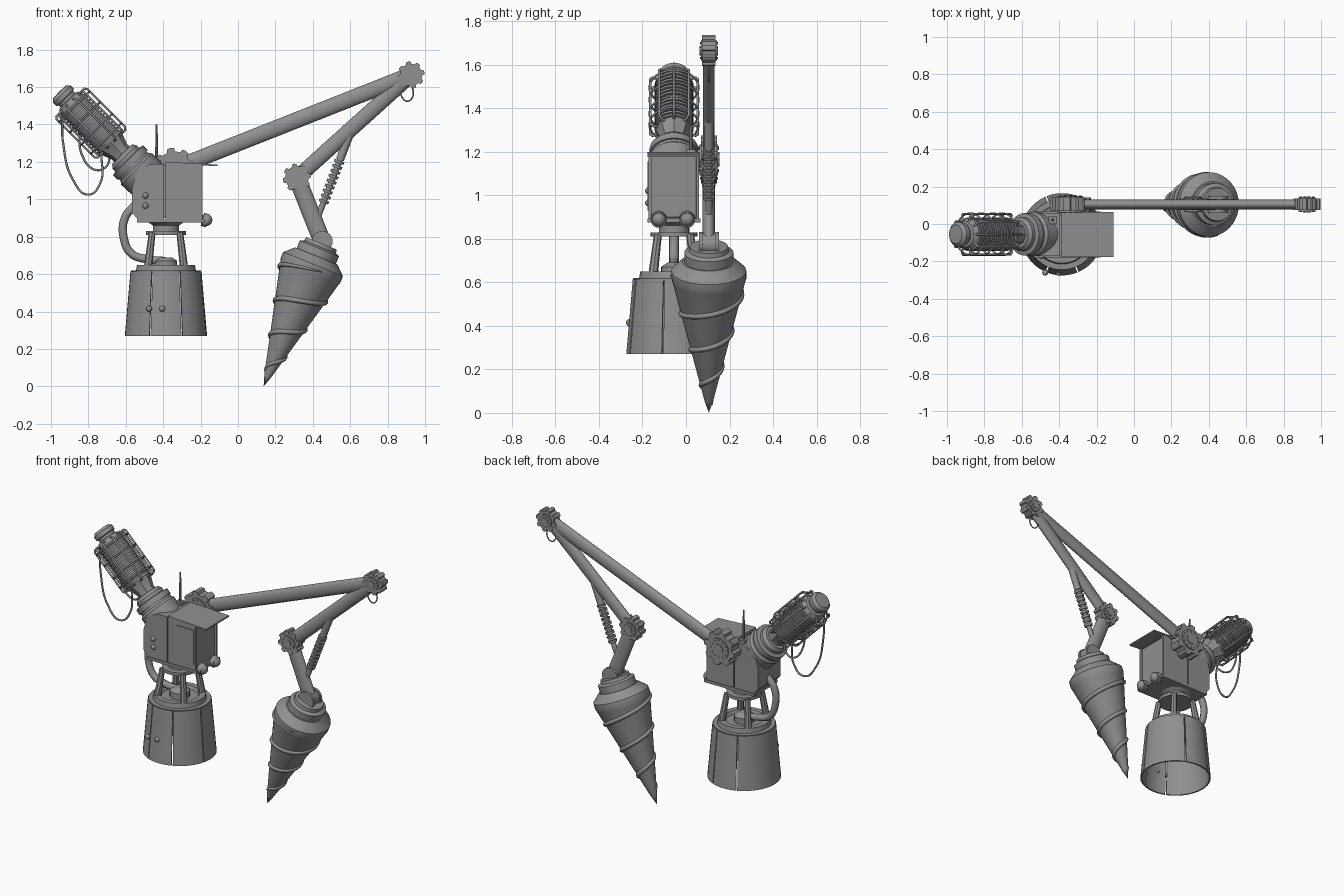
import bpy, bmesh
from math import sin, cos, pi, radians, tau
from mathutils import Vector, Matrix

cube = bpy.data.objects.get("Cube")
if cube:
    bpy.data.objects.remove(cube, do_unlink=True)

grey = bpy.data.materials.new("plain grey")
grey.use_nodes = True
grey.diffuse_color = (0.28, 0.28, 0.28, 1)
grey.node_tree.nodes["Principled BSDF"].inputs["Base Color"].default_value = grey.diffuse_color


def link(name, data):
    data.materials.append(grey)
    ob = bpy.data.objects.new(name, data)
    bpy.context.scene.collection.objects.link(ob)
    return ob


def finish(name, bm):
    bmesh.ops.remove_doubles(bm, verts=bm.verts, dist=1e-5)
    bmesh.ops.recalc_face_normals(bm, faces=bm.faces)
    me = bpy.data.meshes.new(name)
    bm.to_mesh(me)
    bm.free()
    me.shade_smooth()
    me.set_sharp_from_angle(angle=radians(32))
    return link(name, me)


def frame(origin, axis):
    """Matrix at origin whose local z runs along axis."""
    u = Vector(axis).normalized()
    x = Vector((0, 1, 0)).cross(u)
    x = x.normalized() if x.length > 1e-4 else Vector((1, 0, 0))
    m = Matrix((x, u.cross(x), u)).transposed().to_4x4()
    return Matrix.Translation(origin) @ m


def lathe(name, prof, origin=(0, 0, 0), axis=(0, 0, 1), n=32, arc=None, flat=1):
    """Turn (radius, height) points; an arc turns a closed section part way."""
    bm = bmesh.new()
    m = frame(origin, axis)
    a0, a1 = arc or (0, tau)
    cols = []
    for i in range(n + (1 if arc else 0)):
        a = a0 + (a1 - a0) * i / n
        cols.append([bm.verts.new(m @ Vector((r * cos(a), flat * r * sin(a), h))) for r, h in prof])
    k = len(prof)
    for i in range(n):
        c, d = cols[i], cols[(i + 1) % len(cols)]
        for j in range(k if arc else k - 1):
            bm.faces.new((c[j], d[j], d[(j + 1) % k], c[(j + 1) % k]))
    if arc:
        bm.faces.new(cols[0])
        bm.faces.new(cols[-1])
    else:
        for j in (0, -1):
            if prof[j][0] > 0:
                bm.faces.new([c[j] for c in cols])
    return finish(name, bm)


def rod(name, a, b, r, r2=None, n=20, flat=1):
    a, b = Vector(a), Vector(b)
    return lathe(name, [(r, 0), (r2 or r, (b - a).length)], a, b - a, n, flat=flat)


def prism(name, pts, y0, y1, inset=False):
    """Extrude an x-z outline from y0 to y1."""
    bm = bmesh.new()
    f = bm.faces.new([bm.verts.new((x, y0, z)) for x, z in pts])
    ext = bmesh.ops.extrude_face_region(bm, geom=[f])["geom"]
    bmesh.ops.translate(bm, vec=(0, y1 - y0, 0), verts=[v for v in ext if isinstance(v, bmesh.types.BMVert)])
    bmesh.ops.recalc_face_normals(bm, faces=bm.faces)
    if inset:
        end = [q for q in bm.faces if q.normal.x > 0.9]
        bmesh.ops.inset_individual(bm, faces=end, thickness=0.018)
        bmesh.ops.inset_individual(bm, faces=end, thickness=0.002, depth=-0.012)
    return finish(name, bm)


def box(name, x0, x1, y0, y1, z0, z1):
    return prism(name, [(x0, z0), (x1, z0), (x1, z1), (x0, z1)], y0, y1)


def tube(name, pts, r, smooth=True, cyclic=False):
    cu = bpy.data.curves.new(name, 'CURVE')
    cu.dimensions = '3D'
    cu.bevel_depth = r
    cu.bevel_resolution = 2
    cu.resolution_u = 8
    cu.use_fill_caps = True
    sp = cu.splines.new('BEZIER' if smooth else 'POLY')
    if smooth:
        sp.bezier_points.add(len(pts) - 1)
        for p, co in zip(sp.bezier_points, pts):
            p.co = co
            p.handle_left_type = p.handle_right_type = 'AUTO'
    else:
        sp.points.add(len(pts) - 1)
        for p, co in zip(sp.points, pts):
            p.co = (*co, 1)
    sp.use_cyclic_u = cyclic
    return link(name, cu)


def ball(name, co, r, axis=(0, 0, 1)):
    return lathe(name, [(r * sin(pi * i / 10), -r * cos(pi * i / 10)) for i in range(11)], co, axis, 16)


CX, CY, AY = -0.385, -0.055, 0.105   # base centre, arm plane

# Skirt: hollow panels with narrow seams, closed by a top ring
seams = [-113, -67, -14, 67, 113, 247]
for a, b in zip(seams, seams[1:]):
    lathe("skirt_panel", [(0.22, 0.27), (0.19, 0.615), (0.18, 0.615), (0.21, 0.27)],
          (CX, CY, 0), n=max(4, (b - a) // 8), arc=(radians(a + 1), radians(b - 1)))
lathe("skirt_top", [(0.183, 0.605), (0.187, 0.62), (0.16, 0.62), (0.155, 0.65), (0.12, 0.65), (0.11, 0.63)], (CX, CY, 0), n=40)
for x in (-0.475, -0.405):
    ball("skirt_bolt", (x, CY - 0.205, 0.415), 0.016)

# Pedestal legs and turntable
for k in range(4):
    a = pi / 4 + k * pi / 2
    rod("pedestal_leg", (CX + 0.135 * cos(a), CY + 0.135 * sin(a), 0.64),
        (CX + 0.105 * cos(a), CY + 0.105 * sin(a), 0.82), 0.022, 0.018, 8)
lathe("turntable", [(0.107, 0.81), (0.107, 0.83), (0.07, 0.83), (0.07, 0.86), (0.1, 0.88)], (CX, CY, 0))
lathe("pedestal_hub", [(0.06, 0.63), (0.06, 0.67), (0.03, 0.69)], (CX, CY, 0), n=20)
tube("main_hose", [(-0.55, CY, 0.97), (-0.605, CY, 0.9), (-0.61, CY, 0.79), (-0.57, CY, 0.71),
                   (-0.49, CY, 0.68), (-0.39, CY, 0.67)], 0.022)

# Cabin in two halves with a seam
Y0, Y1 = -0.172, 0.06
prism("cabin_rear", [(-0.395, 0.885), (-0.53, 0.885), (-0.567, 0.93), (-0.567, 1.06), (-0.55, 1.12),
                     (-0.515, 1.165), (-0.465, 1.19), (-0.395, 1.19)], Y0, Y1)
prism("cabin_front", [(-0.387, 0.885), (-0.19, 0.885), (-0.19, 1.19), (-0.387, 1.19)], Y0, Y1, True)
box("cabin_core", -0.42, -0.36, Y0 + 0.012, Y1 - 0.012, 0.9, 1.18)
box("cabin_sill", -0.54, -0.178, Y0 - 0.006, Y1 + 0.006, 0.875, 0.893)
prism("roof_visor", [(-0.387, 1.2), (-0.11, 1.186), (-0.11, 1.177), (-0.2, 1.182), (-0.387, 1.185)], Y0 - 0.004, Y1 + 0.004)
prism("side_window", [(-0.325, 1.155), (-0.2, 1.155), (-0.2, 0.93), (-0.265, 0.93), (-0.325, 0.99)], Y0 - 0.005, Y0)
for z in (1.02, 0.965):
    ball("cabin_bolt", (-0.495, Y0, z), 0.016)
for y in (-0.125, 0.005):
    ball("headlamp", (-0.17, y, 0.89), 0.033)
    rod("headlamp_rim", (-0.19, y, 0.893), (-0.162, y, 0.885), 0.036)
box("antenna_base", -0.457, -0.413, 0, 0.044, 1.185, 1.21)
rod("antenna", (-0.435, 0.022, 1.2), (-0.435, 0.022, 1.4), 0.009, 0.005, 8)

# Engine unit: flanges, neck, ribbed core and cap along a slanted axis
E0, EA = (-0.5, CY, 1.12), (-1, 0, 1)
EM = frame(E0, EA)
lathe("engine_flange", [(0.115, -0.02), (0.118, 0.06), (0.105, 0.075), (0.105, 0.09), (0.113, 0.09), (0.113, 0.125),
                        (0.09, 0.13), (0.09, 0.15), (0.075, 0.17), (0, 0.17)], E0, EA, 36)
lathe("engine_neck", [(0.06, 0.16), (0.058, 0.19), (0.085, 0.26)], E0, EA, 8)
ribs = []
for i in range(14):
    t = 0.26 + i * 0.021
    ribs += [(0.09, t), (0.09, t + 0.012), (0.08, t + 0.012), (0.08, t + 0.021)]
lathe("engine_core", ribs, E0, EA, 28)
lathe("engine_cap", [(0.085, 0.55), (0.07, 0.575), (0.055, 0.58), (0.055, 0.595), (0.066, 0.6), (0.066, 0.625),
                     (0.05, 0.642), (0, 0.645)], E0, EA, 28)


def around(r, a, t):
    return EM @ Vector((r * cos(a), r * sin(a), t))


# Protective cage
for k in range(10):
    a = k * tau / 10
    tube("cage_bar", [around(r, a, t) for r, t in ((0.08, 0.25), (0.105, 0.25), (0.115, 0.262), (0.115, 0.55),
                                                   (0.105, 0.562), (0.07, 0.562))], 0.006, False)
for t in (0.29, 0.36, 0.45, 0.53):
    tube("cage_ring", [around(0.113, i * tau / 30, t) for i in range(30)], 0.005, False, True)

# Hanging cables
tube("long_cable", [(-0.94, -0.09, 1.46), (-0.935, -0.09, 1.3), (-0.88, -0.09, 1.1), (-0.8, -0.08, 1.025),
                    (-0.735, -0.07, 1.09), (-0.73, -0.06, 1.24)], 0.006)
tube("short_cable", [(-0.85, -0.02, 1.36), (-0.835, -0.02, 1.24), (-0.77, -0.02, 1.16),
                     (-0.71, -0.03, 1.17), (-0.68, -0.04, 1.24)], 0.006)
tube("elbow_wire", [(0.87, AY, 1.61), (0.875, AY, 1.55), (0.905, AY, 1.525), (0.935, AY, 1.55), (0.93, AY, 1.61)], 0.004)


def gear(name, x, z, r, half):
    """Eight-toothed joint with a hub and a ring of bolts."""
    pts = []
    for k in range(8):
        for da, f in ((-0.24, 0.82), (-0.17, 0.97), (0, 1), (0.17, 0.97), (0.24, 0.82)):
            a = k * tau / 8 + da + 0.2
            pts.append((x + r * f * cos(a), z + r * f * sin(a)))
    prism(name, pts, AY - half * 0.85, AY + half * 0.85)
    lathe(name + "_hub", [(0.62 * r, -half), (0.62 * r, half)], (x, AY, z), (0, 1, 0), 24)
    lathe(name + "_pin", [(0.3 * r, -half - 0.006), (0.3 * r, half + 0.006)], (x, AY, z), (0, 1, 0), 12)
    for k in range(12):
        a = k * tau / 12
        bx, bz = x + 0.5 * r * cos(a), z + 0.5 * r * sin(a)
        rod(name + "_bolt", (bx, AY - half - 0.004, bz), (bx, AY + half + 0.004, bz), 0.05 * r, n=6)


# Folding arm
shoulder, elbow, wrist, tool = (-0.34, AY, 1.165), (0.925, AY, 1.665), (0.315, AY, 1.115), (0.45, AY, 0.775)
gear("shoulder_joint", shoulder[0], shoulder[2], 0.112, 0.043)
gear("elbow_joint", elbow[0], elbow[2], 0.073, 0.037)
gear("wrist_joint", wrist[0], wrist[2], 0.077, 0.037)
rod("upper_arm", shoulder, elbow, 0.043, flat=0.62)
rod("fore_arm", elbow, wrist, 0.041, flat=0.65)
rod("tool_link", wrist, tool, 0.047, flat=0.62)
rod("tool_link_end", (tool[0], AY - 0.03, tool[2]), (tool[0], AY + 0.03, tool[2]), 0.049, n=28)

# Piston with ribbed sleeve
top, low = Vector((0.61, AY, 1.38)), Vector((0.425, AY, 0.9))
rod("piston_rod", top, low, 0.016)
rod("piston_barrel", top, top.lerp(low, 0.35), 0.022)
for i in range(9):
    f = 0.36 + i * 0.055
    rod("piston_rib", top.lerp(low, f), top.lerp(low, f + 0.03), 0.028, 0.026, 16)

# Drill: cone with shoulder and collar, wound by a spiral ridge
tip, DA = (0.137, AY, 0.0), (0.375, 0, 0.927)
lathe("drill_cone", [(0, 0), (0.02, 0.06), (0.132, 0.51), (0.168, 0.655), (0.173, 0.67), (0.172, 0.705), (0.122, 0.752),
                     (0.113, 0.752), (0.113, 0.795), (0.092, 0.805), (0.088, 0.825), (0, 0.825)], tip, DA, 40)
DM = frame(tip, DA)
ridge = []
for i in range(87):
    s = 0.04 + i * 0.0075
    a, r = tau * s / 0.18, 0.255 * s
    ridge.append(DM @ Vector((r * cos(a), r * sin(a), s)))
ob = tube("drill_spiral", ridge, 0.014)
for i, p in enumerate(ob.data.splines[0].bezier_points):
    p.radius = min(1, 0.45 + i * 0.03, 0.3 + (86 - i) * 0.1)
for side in (-1, 1):
    y = AY + side * 0.038
    rod("drill_clevis", (tool[0], y - 0.008, tool[2]), (tool[0], y + 0.008, tool[2]), 0.056, n=24)
